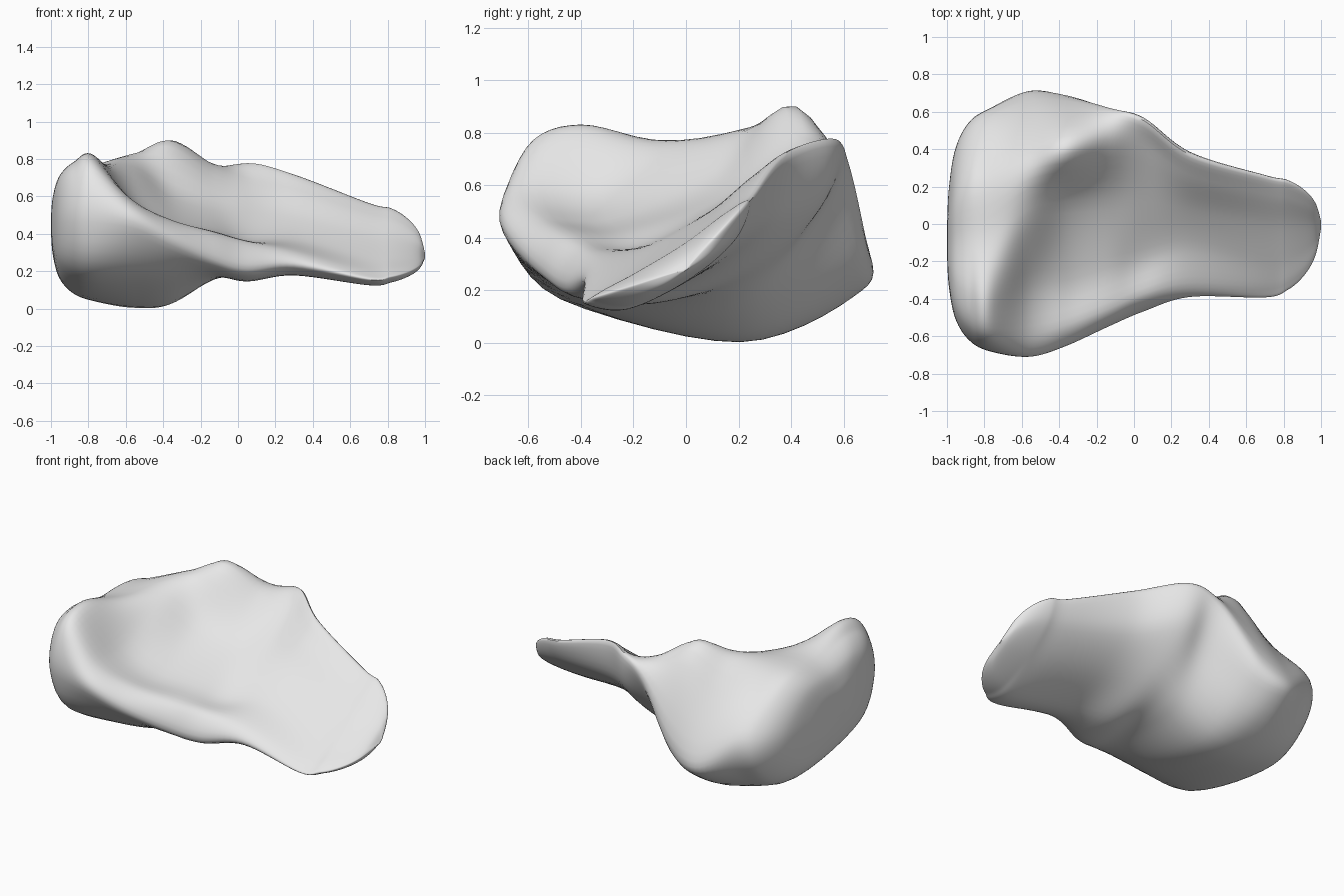
import bpy, math
from mathutils import Vector

if "Cube" in bpy.data.objects:
    bpy.data.objects.remove(bpy.data.objects["Cube"])

# Cross-sections (x, [(y, z)...]): front edge, over the hollow top, back edge, under the belly
SECTIONS = [
    (-.77, [(-.675, .46), (-.61, .74), (-.40, .82), (-.08, .765), (.28, .74), (.60, .46), (.54, .21), (.20, .04), (-.48, .17)]),
    (-.56, [(-.70, .43), (-.63, .57), (-.32, .58), (.08, .76), (.38, .80), (.69, .35), (.63, .17), (.20, .005), (-.45, .16)]),
    (-.36, [(-.64, .34), (-.57, .47), (-.30, .47), (.12, .63), (.42, .90), (.68, .42), (.58, .22), (.22, .025), (-.36, .14)]),
    (-.13, [(-.53, .24), (-.48, .40), (-.23, .42), (.13, .55), (.45, .77), (.62, .68), (.49, .44), (.22, .18), (-.25, .17)]),
    (.05, [(-.45, .19), (-.40, .35), (-.18, .37), (.12, .52), (.42, .70), (.565, .77), (.51, .53), (.25, .28), (-.12, .15)]),
    (.30, [(-.38, .22), (-.34, .30), (-.12, .37), (.08, .49), (.26, .64), (.38, .71), (.34, .48), (.12, .29), (-.20, .18)]),
    (.70, [(-.385, .15), (-.35, .19), (-.20, .27), (0, .39), (.16, .51), (.26, .56), (.21, .41), (.03, .25), (-.22, .13)]),
]


def spline(p0, p1, p2, p3, t):
    return 0.5 * (2 * p1 + (p2 - p0) * t + (2 * p0 - 5 * p1 + 4 * p2 - p3) * t ** 2
                  + (3 * p1 - p0 - 3 * p2 + p3) * t ** 3)


def smooth_ring(ring, steps=6):
    n = len(ring)
    return [spline(ring[i - 1], ring[i], ring[(i + 1) % n], ring[(i + 2) % n], k / steps)
            for i in range(n) for k in range(steps)]


def shrink(ring, x, centre, s):
    return [Vector((x, centre[0] + (p.y - centre[0]) * s, centre[1] + (p.z - centre[1]) * s)) for p in ring]


rings = [[Vector((x, y, z)) for y, z in pts] for x, pts in SECTIONS]
# Rounded caps at the blunt left end and the blade tip
left = [shrink(rings[0], x, (-.1, .45), s) for x, s in [(-1, .1), (-.99, .4), (-.955, .7), (-.88, .9)]]
tip = [shrink(rings[-1], x, (0, .28), s) for x, s in [(.82, .9), (.91, .7), (.97, .43), (1, .06)]]
rings = [smooth_ring(r) for r in left + rings + tip]

# Loft smoothly through all sections
STEPS = 8
n = len(rings[0])
last = len(rings) - 1
loft = []
for i in range(last):
    a, b, c, d = (rings[max(0, min(last, i + o))] for o in (-1, 0, 1, 2))
    for k in range(STEPS):
        loft.append([spline(a[j], b[j], c[j], d[j], k / STEPS) for j in range(n)])
loft.append(rings[-1])

verts = [v for r in loft for v in r]
faces = [(i * n + j, i * n + (j + 1) % n, (i + 1) * n + (j + 1) % n, (i + 1) * n + j)
         for i in range(len(loft) - 1) for j in range(n)]
faces.append(tuple(range(n - 1, -1, -1)))
faces.append(tuple(range(len(verts) - n, len(verts))))

mesh = bpy.data.meshes.new("hollow_shell")
mesh.from_pydata(verts, [], faces)
obj = bpy.data.objects.new("hollow_shell", mesh)
bpy.context.collection.objects.link(obj)

grey = bpy.data.materials.new("light_grey")
grey.diffuse_color = (.8, .8, .8, 1)
grey.use_nodes = True
grey.node_tree.nodes["Principled BSDF"].inputs["Base Color"].default_value = grey.diffuse_color
mesh.materials.append(grey)

# Consistent outward faces and smooth shading
bpy.context.view_layer.objects.active = obj
obj.select_set(True)
bpy.ops.object.mode_set(mode='EDIT')
bpy.ops.mesh.select_all(action='SELECT')
bpy.ops.mesh.normals_make_consistent(inside=False)
bpy.ops.object.mode_set(mode='OBJECT')
bpy.ops.object.shade_smooth_by_angle(angle=math.radians(50))
